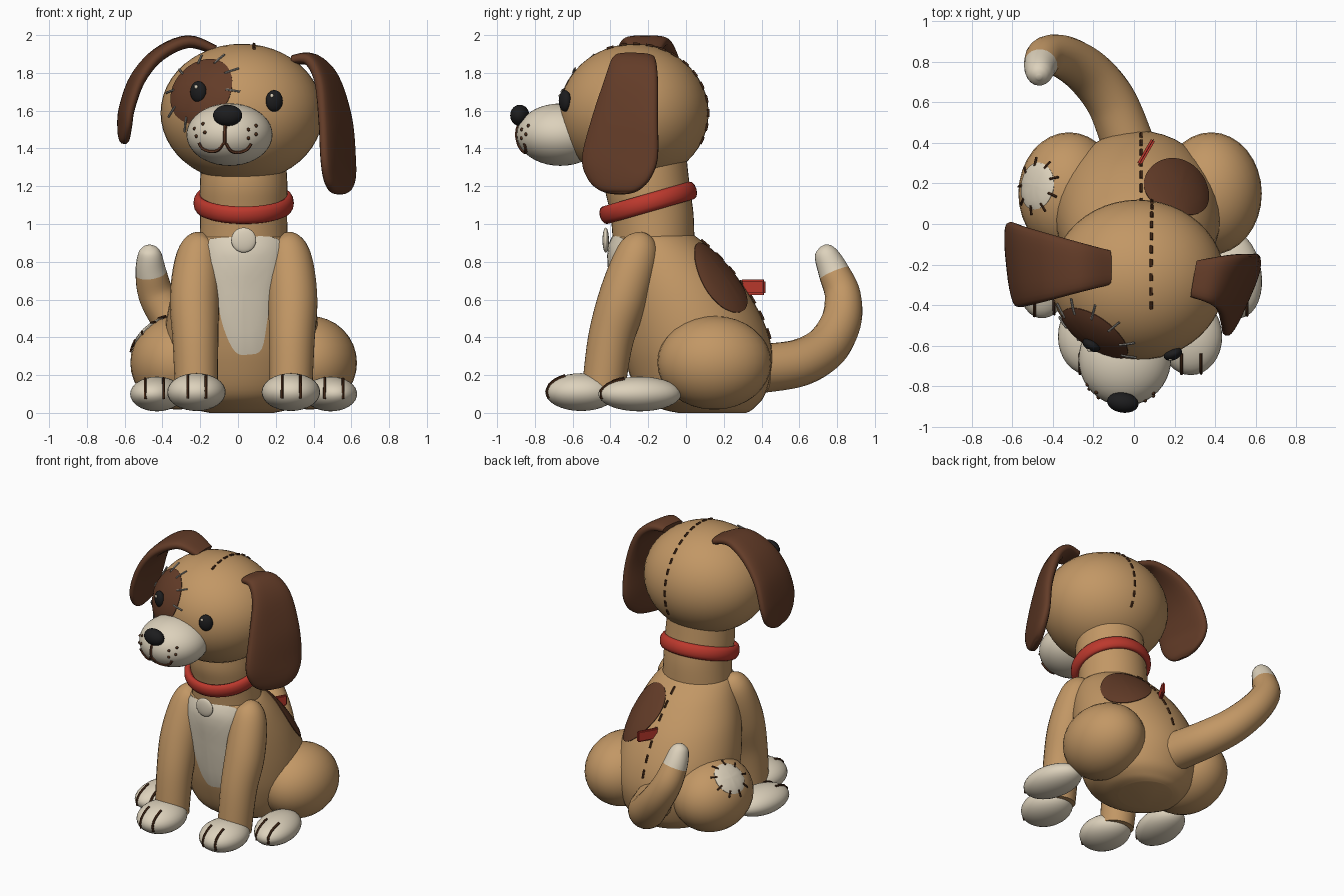
import bpy, bmesh, math
from mathutils import Vector, Matrix
from mathutils.bvhtree import BVHTree

if "Cube" in bpy.data.objects:
    bpy.data.objects.remove(bpy.data.objects["Cube"])

V = Vector
TAU = math.tau


def material(name, r, g, b):
    m = bpy.data.materials.new(name)
    m.diffuse_color = (r, g, b, 1)
    m.use_nodes = True
    m.node_tree.nodes["Principled BSDF"].inputs["Base Color"].default_value = m.diffuse_color
    return m


TAN = material("tan_fabric", .54, .31, .13)
BROWN = material("brown_fabric", .125, .045, .021)
CREAM = material("cream_fabric", .72, .64, .50)
THREAD = material("dark_thread", .075, .028, .011)
BLACK = material("black_button", .012, .012, .013)
RED = material("red_collar", .50, .040, .026)
GREY = material("grey_thread", .30, .28, .25)


# ---- helpers ----
def finish(name, bm, *mats):
    bmesh.ops.recalc_face_normals(bm, faces=bm.faces[:])
    me = bpy.data.meshes.new(name)
    bm.to_mesh(me)
    bm.free()
    me.shade_smooth()
    me.set_sharp_from_angle(angle=math.radians(50))
    for m in mats:
        me.materials.append(m)
    ob = bpy.data.objects.new(name, me)
    bpy.context.collection.objects.link(ob)
    return ob


def spline(pts, n=6):
    """Catmull-Rom through tuples of any length."""
    out = []
    for i in range(len(pts) - 1):
        a, b, c, d = (pts[max(0, min(len(pts) - 1, i + k))] for k in (-1, 0, 1, 2))
        for s in range(n):
            t = s / n
            out.append(tuple(.5 * (2 * q + (r - p) * t + (2 * p - 5 * q + 4 * r - w) * t * t
                                   + (3 * q - p - 3 * r + w) * t ** 3) for p, q, r, w in zip(a, b, c, d)))
    return out + [tuple(pts[-1])]


def skin(bm, rings, closed=False):
    vs = [[bm.verts.new(p) for p in r] for r in rings]
    n = len(vs[0])
    for i in range(len(vs) - (0 if closed else 1)):
        a, b = vs[i], vs[(i + 1) % len(vs)]
        for j in range(n):
            bm.faces.new((a[j], a[(j + 1) % n], b[(j + 1) % n], b[j]))
    if not closed:
        bm.faces.new(vs[0])
        bm.faces.new(vs[-1])


def oval(c, u, v, n=24):
    return [c + u * math.cos(TAU * k / n) + v * math.sin(TAU * k / n) for k in range(n)]


def tube(bm, pts, n=20):
    """Round tube through (x, y, z, radius) points."""
    rings, u = [], None
    for i, p in enumerate(pts):
        t = (V(pts[min(i + 1, len(pts) - 1)][:3]) - V(pts[max(i - 1, 0)][:3])).normalized()
        u = t.orthogonal() if u is None else u - t * u.dot(t)
        u.normalize()
        rings.append(oval(V(p[:3]), u * p[3], t.cross(u) * p[3], n))
    skin(bm, rings)


def ball(name, c, r, mat, yaw=0, seg=32):
    bm = bmesh.new()
    M = Matrix.Translation(c) @ Matrix.Rotation(math.radians(yaw), 4, 'Z') @ Matrix.Diagonal((*r, 1))
    bmesh.ops.create_uvsphere(bm, u_segments=seg, v_segments=seg // 2, radius=1, matrix=M)
    return finish(name, bm, mat)


def stack(name, levels, mat):
    """Upright form from (z, x, y_front, y_back, half_width) levels."""
    bm = bmesh.new()
    skin(bm, [oval(V((x, (f + b) / 2, z)), V((w, 0, 0)), V((0, (b - f) / 2, 0)), 40)
              for z, x, f, b, w in spline(levels)])
    return finish(name, bm, mat)


def surface(ob):
    return BVHTree.FromPolygons([v.co for v in ob.data.vertices], [p.vertices for p in ob.data.polygons])


def on(tree, p, out, lift=0.0):
    """Drop a point onto a surface against the outward direction."""
    out = V(out).normalized()
    hit, nor, _, _ = tree.ray_cast(V(p) + out * 1.5, -out)
    if hit is None:
        hit, nor, _, _ = tree.find_nearest(V(p))
    return hit + (nor if nor.dot(out) > 0 else -nor) * lift


def strands(name, lines, r, mat):
    bm = bmesh.new()
    for line in lines:
        tube(bm, [(*p, r) for p in line], 6)
    return finish(name, bm, mat)


def patch(name, tree, c, out, outline, mat, stitches=0, thread=None):
    """Thin plate hugging a surface, optionally stitched around the rim."""
    n = V(out).normalized()
    u = V((0, 0, 1)).cross(n).normalized()
    v = n.cross(u)

    def at(q, s, lift):
        return on(tree, V(c) + (u * q[0] + v * q[1]) * s, n, lift)
    bm = bmesh.new()
    skin(bm, [[at(q, s, h) for q in outline]
              for s, h in ((1, -.01), (1, .005), (.85, .008), (.65, .008), (.45, .008), (.25, .008), (.06, .008))])
    finish(name, bm, mat)
    if stitches:
        picks = [outline[len(outline) * k // stitches] for k in range(stitches)]
        strands(name + "_stitches", [[at(q, s, .009) for s in (.85, 1, 1.22)] for q in picks], .006, thread)


def ellipse(a, b, n=40):
    return [(a * math.cos(TAU * k / n), b * math.sin(TAU * k / n)) for k in range(n)]


# ---- body and neck ----
body = stack("body", [(0, .02, -.04, .32, .17), (.025, .02, -.14, .36, .26), (.10, .02, -.25, .42, .35),
                      (.27, .02, -.32, .46, .40), (.45, .02, -.36, .425, .405), (.65, .025, -.39, .32, .37),
                      (.82, .03, -.41, .18, .31), (.92, .03, -.395, .07, .25), (.955, .03, -.35, .02, .19)], TAN)
stack("neck", [(.88, .03, -.385, .045, .235), (1.05, .03, -.40, .04, .23), (1.2, .03, -.43, .02, .232),
               (1.38, .03, -.42, .0, .22)], TAN)
skin_body = surface(body)

# ---- chest bib, back patch, back seam and tab ----
bib = [(-.17, .27), (-.19, .17), (-.14, -.03), (-.10, -.2), (-.04, -.325), (.03, -.34), (.10, -.31),
       (.13, -.15), (.16, 0), (.20, .17), (.18, .27), (0, .28)]
patch("chest_bib", skin_body, (.025, -.4, .65), (0, -1, 0), spline(bib + bib[:1], 4)[:-1], CREAM)
patch("back_patch", skin_body, (.235, .195, .735), (.55, .55, .62), ellipse(.165, .225), BROWN)


def seam(name, tree, c, side, a0, a1, count):
    lines = []
    for k in range(count):
        a = a0 + (a1 - a0) * k / (count - 1)
        dirs = [V((side, math.sin(math.radians(a + d)), math.cos(math.radians(a + d)))) for d in (-3, 0, 3)]
        lines.append([on(tree, c, d, .003) for d in dirs])
    strands(name, lines, .008, THREAD)


seam("back_seam", skin_body, (.035, -.1, .4), 0, 22, 88, 7)
bm = bmesh.new()
M = Matrix.Translation((.06, .355, .665)) @ Matrix.Rotation(math.radians(60), 4, 'Z') @ Matrix.Diagonal((.15, .022, .08, 1))
bmesh.ops.create_cube(bm, size=1, matrix=M)
bmesh.ops.bevel(bm, geom=bm.edges[:], offset=.009, segments=2, affect='EDGES')
finish("back_tab", bm, RED)

# ---- collar and tag ----
bm = bmesh.new()
tilt = Matrix.Translation((.03, -.2, 1.112)) @ Matrix.Rotation(math.radians(16), 4, 'X')
rings = []
for k in range(48):
    d = V((math.cos(TAU * k / 48), math.sin(TAU * k / 48), 0))
    rings.append([tilt @ p for p in oval(d * .238, d * .028, V((0, 0, .048)), 12)])
skin(bm, rings, closed=True)
finish("collar", bm, RED)
ball("collar_tag", (.03, -.425, .915), (.066, .017, .066), CREAM)

# ---- legs, haunches and paws ----
for s, side in ((-1, "left"), (1, "right")):
    cx = .03
    bm = bmesh.new()
    tube(bm, spline([(cx + s * .20, -.23, .94, .03), (cx + s * .22, -.24, .90, .09), (cx + s * .245, -.27, .80, .12),
                     (cx + s * .26, -.335, .6, .131), (cx + s * .255, -.40, .38, .121), (cx + s * .25, -.44, .1, .113)]), 24)
    finish("front_leg_" + side, bm, TAN)
    haunch = ball("haunch_" + side, (cx + s * .35, .15, .265), (.25, .302, .248), TAN)
    front = ball("front_paw_" + side, (cx + s * .25, -.555, .11), (.155, .19, .1), CREAM)
    hind = ball("hind_paw_" + side, (cx + s * .46, -.245, .1), (.138, .222, .092), CREAM, s * 10)
    # toe lines
    lines = []
    for paw, px, py in ((front, cx + s * .25, -.555), (hind, cx + s * .475, -.245)):
        tree = surface(paw)
        for dx in (-.045, .05):
            lines.append([on(tree, (px + dx, py - .06, .09), (0, -math.cos(a), math.sin(a)), .003)
                          for a in (-.1, .2, .5, .8, 1.1, 1.35)])
    strands("toe_lines_" + side, lines, .008, THREAD)
    if s < 0:
        patch("haunch_patch", surface(haunch), (-.49, .19, .44), (-.66, .18, .70), ellipse(.115, .11, 36),
              CREAM, 9, THREAD)

# ---- tail with pale tip ----
bm = bmesh.new()
tube(bm, spline([(-.03, .40, .235, .13), (-.11, .6, .265, .125), (-.22, .74, .345, .118), (-.34, .82, .48, .107),
                 (-.43, .83, .62, .096), (-.46, .785, .74, .083), (-.467, .745, .83, .066), (-.468, .73, .868, .045),
                 (-.468, .722, .885, .012)]), 20)
tail = finish("tail", bm, TAN, CREAM)
for p in tail.data.polygons:
    p.material_index = int(p.index >= 30 * 20 and p.center.z > .6)

# ---- head and muzzle ----
head = ball("head", (.02, -.275, 1.588), (.43, .395, .366), TAN, seg=48)
skin_head = surface(head)
muzzle = ball("muzzle", (-.045, -.665, 1.473), (.228, .232, .165), CREAM, -8, 40)
skin_muzzle = surface(muzzle)
ball("nose", (-.055, -.88, 1.575), (.078, .05, .056), BLACK, -8)
seam("head_seam", skin_head, (.03, -.275, 1.588), .15, -20, 112, 13)

# ---- mouth and freckles ----
smile = [(-.205, 1.43), (-.185, 1.40), (-.14, 1.385), (-.10, 1.395), (-.07, 1.43),
         (-.04, 1.39), (0, 1.38), (.045, 1.395), (.068, 1.425)]
mouth = [[on(skin_muzzle, (x, -.7, z), (0, -1, 0), .002) for x, z in line]
         for line in (spline(smile, 3), spline([(-.065, 1.54), (-.07, 1.48), (-.07, 1.425)], 3))]
strands("mouth", mouth, .009, BROWN)
for x, z in ((-.23, 1.505), (-.185, 1.53), (-.22, 1.465), (-.175, 1.485),
             (.055, 1.50), (.095, 1.52), (.055, 1.455), (.095, 1.475)):
    ball("freckle", on(skin_muzzle, (x, -.7, z), (0, -1, 0)), (.01, .01, .01), THREAD, seg=8)

# ---- eye patch and eyes ----
patch("eye_patch", skin_head, (-.215, -.575, 1.72), (-.49, -.78, .36), ellipse(.19, .185), BROWN, 10, GREY)
for side, x, z, yaw in (("left", -.21, 1.70, -30), ("right", .192, 1.652, 22)):
    p = on(skin_head, (x, -.5, z), (0, -1, 0))
    ball("eye_" + side, p + V((0, -.012, 0)), (.047, .03, .057), BLACK, yaw, 24)
    ball("eye_glint_" + side, p + V((-.012, -.037, .026)), (.011, .008, .011), CREAM, yaw, 10)


# ---- ears ----
def ear(name, sections):
    """Flap from (front point, back point, half thickness) sections."""
    rows = spline(sections, 5)
    mids = [(V(r[:3]) + V(r[3:6])) / 2 for r in rows]
    bm = bmesh.new()
    rings = []
    for i, r in enumerate(rows):
        t = mids[min(i + 1, len(mids) - 1)] - mids[max(i - 1, 0)]
        w = (V(r[3:6]) - V(r[:3])) / 2
        n = t.cross(w).normalized() * r[6]
        ring = []
        for k in range(24):
            c, s = math.cos(TAU * k / 24), math.sin(TAU * k / 24)
            ring.append(mids[i] + w * math.copysign(abs(c) ** .7, c) + n * math.copysign(abs(s) ** .7, s))
        rings.append(ring)
    skin(bm, rings)
    return finish(name, bm, BROWN)


ear("ear_hanging", [(.28, -.36, 1.87, .31, -.18, 1.87, .025), (.365, -.39, 1.87, .42, -.16, 1.865, .035),
                    (.42, -.43, 1.76, .52, -.15, 1.77, .038), (.44, -.50, 1.55, .59, -.15, 1.56, .038),
                    (.45, -.55, 1.35, .61, -.15, 1.35, .038), (.465, -.52, 1.24, .61, -.19, 1.24, .036),
                    (.49, -.46, 1.18, .59, -.25, 1.18, .028), (.52, -.40, 1.16, .57, -.31, 1.16, .01)])
ear("ear_raised", [(-.12, -.30, 1.92, -.12, -.13, 1.92, .025), (-.26, -.335, 1.965, -.27, -.09, 1.965, .034),
                   (-.41, -.375, 1.895, -.43, -.045, 1.90, .036), (-.51, -.40, 1.77, -.55, -.01, 1.77, .035),
                   (-.565, -.41, 1.62, -.61, .01, 1.61, .033), (-.58, -.39, 1.52, -.62, -.02, 1.51, .030),
                   (-.59, -.33, 1.45, -.615, -.09, 1.45, .024), (-.595, -.27, 1.425, -.612, -.16, 1.425, .009)])
